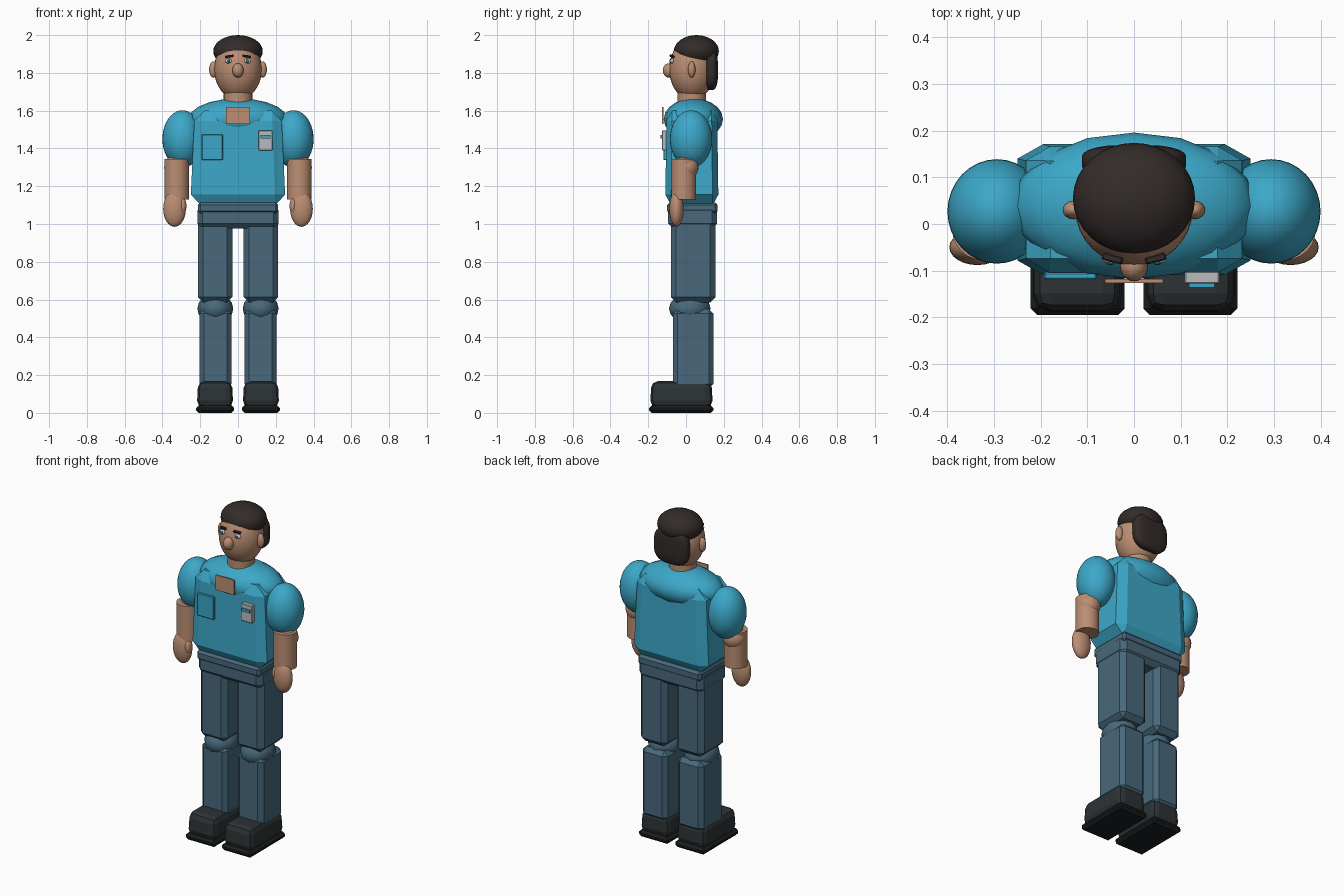
import bpy, bmesh, math
from mathutils import Vector

if "Cube" in bpy.data.objects:
    bpy.data.objects.remove(bpy.data.objects["Cube"])


def material(name, rgb):
    m = bpy.data.materials.new(name)
    m.diffuse_color = (*rgb, 1)
    m.use_nodes = True
    m.node_tree.nodes["Principled BSDF"].inputs["Base Color"].default_value = m.diffuse_color
    return m


SHIRT = material("shirt_blue", (0.045, 0.39, 0.58))
JEANS = material("trouser_blue", (0.065, 0.14, 0.20))
SKIN = material("skin", (0.50, 0.27, 0.17))
HAIR = material("hair_brown", (0.032, 0.024, 0.022))
SHOE = material("shoe_black", (0.026, 0.032, 0.035))
SOLE = material("sole_black", (0.010, 0.013, 0.014))
GREY = material("badge_grey", (0.48, 0.50, 0.52))
WHITE = material("eye_white", (0.85, 0.85, 0.85))
IRIS = material("iris_blue", (0.03, 0.12, 0.2))


def finish(bm, name, mat, smooth):
    mesh = bpy.data.meshes.new(name)
    bmesh.ops.recalc_face_normals(bm, faces=bm.faces)
    bm.to_mesh(mesh)
    bm.free()
    mesh.materials.append(mat)
    ob = bpy.data.objects.new(name, mesh)
    bpy.context.collection.objects.link(ob)
    if smooth:
        bpy.ops.object.select_all(action='DESELECT')
        ob.select_set(True)
        bpy.context.view_layer.objects.active = ob
        bpy.ops.object.shade_smooth_by_angle(angle=math.radians(35))
    return ob


def box(name, mat, x, y, z, bevel=0.0, segs=1, taper=(1, 1), relative=False, smooth=False):
    """Box between (min, max) ranges; relative bevels stretch with the box."""
    bm = bmesh.new()
    bmesh.ops.create_cube(bm, size=1)
    size = Vector((x[1] - x[0], y[1] - y[0], z[1] - z[0]))
    mid = Vector((sum(x), sum(y), sum(z))) / 2

    def do_bevel():
        if bevel:
            bmesh.ops.bevel(bm, geom=bm.edges[:], offset=bevel, segments=segs,
                            profile=0.5, affect='EDGES')
    if relative:
        do_bevel()
    for v in bm.verts:
        t = v.co.z + 0.5
        v.co.x *= size.x * (1 + (taper[0] - 1) * t)
        v.co.y *= size.y * (1 + (taper[1] - 1) * t)
        v.co.z *= size.z
        v.co += mid
    if not relative:
        do_bevel()
    return finish(bm, name, mat, smooth)


def ball(name, mat, c, r, u=24, v=16):
    bm = bmesh.new()
    bmesh.ops.create_uvsphere(bm, u_segments=u, v_segments=v, radius=1)
    for p in bm.verts:
        p.co = Vector(c) + Vector([a * b for a, b in zip(p.co, r)])
    return finish(bm, name, mat, True)


def tube(name, mat, c, r, z, sides=24):
    bm = bmesh.new()
    bmesh.ops.create_cone(bm, cap_ends=True, segments=sides, radius1=r, radius2=r,
                          depth=z[1] - z[0])
    bmesh.ops.translate(bm, verts=bm.verts, vec=(c[0], c[1], sum(z) / 2))
    return finish(bm, name, mat, True)


# limbs and paired face parts
for side, s in (("left", 1), ("right", -1)):
    def span(a, b):
        return tuple(sorted((a * s, b * s)))

    # shoes
    box(side + "_sole", SOLE, span(0.02, 0.222), (-0.195, 0.145), (0, 0.04), 0.014)
    box(side + "_shoe", SHOE, span(0.025, 0.218), (-0.19, 0.142), (0.03, 0.168), 0.035, 2,
        taper=(0.93, 0.96))
    # legs
    box(side + "_shin", JEANS, span(0.035, 0.205), (-0.07, 0.145), (0.13, 0.55), 0.024)
    ball(side + "_knee", JEANS, (0.12 * s, 0.02, 0.552), (0.095, 0.11, 0.08), 12, 8)
    box(side + "_thigh", JEANS, span(0.03, 0.213), (-0.08, 0.156), (0.585, 1.03), 0.028)
    # arms
    ball(side + "_sleeve", SHIRT, (0.294 * s, 0.027, 1.45), (0.106, 0.112, 0.152), 32, 20)
    ball(side + "_elbow", SKIN, (0.325 * s, 0.0, 1.30), (0.066, 0.066, 0.066))
    tube(side + "_forearm", SKIN, (0.325 * s, -0.012), 0.065, (1.13, 1.345))
    ball(side + "_hand", SKIN, (0.336 * s, -0.05, 1.08), (0.06, 0.038, 0.095))
    ball(side + "_thumb", SKIN, (0.293 * s, -0.055, 1.095), (0.02, 0.026, 0.045), 16, 10)
    # ears, eyes, eyebrows
    ball(side + "_ear", SKIN, (0.13 * s, 0.03, 1.818), (0.023, 0.02, 0.043), 16, 12)
    ball(side + "_eye", WHITE, (0.05 * s, -0.073, 1.863), (0.02, 0.012, 0.013), 16, 10)
    ball(side + "_iris", IRIS, (0.05 * s, -0.083, 1.863), (0.009, 0.005, 0.010), 12, 8)
    brow = box(side + "_eyebrow", HAIR, (-0.022, 0.022), (-0.008, 0.008), (-0.006, 0.006), 0.003)
    brow.location = (0.046 * s, -0.074, 1.888)
    brow.rotation_euler = (0, 0.12 * s, 0.25 * s)

# pelvis and waistband
box("pelvis", JEANS, (-0.215, 0.215), (-0.095, 0.165), (0.975, 1.10), 0.028)
box("waistband", JEANS, (-0.212, 0.212), (-0.1, 0.168), (1.055, 1.115), 0.014)

# shirt
box("shirt_body", SHIRT, (-0.252, 0.252), (-0.11, 0.172), (1.10, 1.60), 0.11, 1,
    taper=(0.91, 0.95), relative=True)
ball("shirt_shoulders", SHIRT, (0, 0.039, 1.555), (0.262, 0.157, 0.11), 16, 10)
box("collar_opening", SKIN, (-0.0625, 0.0625), (-0.126, -0.118), (1.53, 1.62))
box("chest_pocket", SHIRT, (-0.193, -0.08), (-0.12, -0.103), (1.338, 1.475), 0.004)
box("name_badge", GREY, (0.108, 0.183), (-0.128, -0.1), (1.39, 1.495), 0.003)
box("badge_stripe", SHIRT, (0.118, 0.173), (-0.136, -0.126), (1.453, 1.47))

# head
tube("neck", SKIN, (0, 0.03), 0.076, (1.58, 1.72))
ball("head", SKIN, (0, 0.032, 1.82), (0.126, 0.121, 0.163), 32, 20)
ball("nose", SKIN, (0, -0.09, 1.813), (0.03, 0.033, 0.038), 20, 14)
ball("hair_cap", HAIR, (0, 0.055, 1.915), (0.131, 0.119, 0.085), 32, 16)
box("hair_back", HAIR, (-0.112, 0.112), (0.1, 0.169), (1.71, 1.92), 0.35, 5,
    relative=True, smooth=True)
